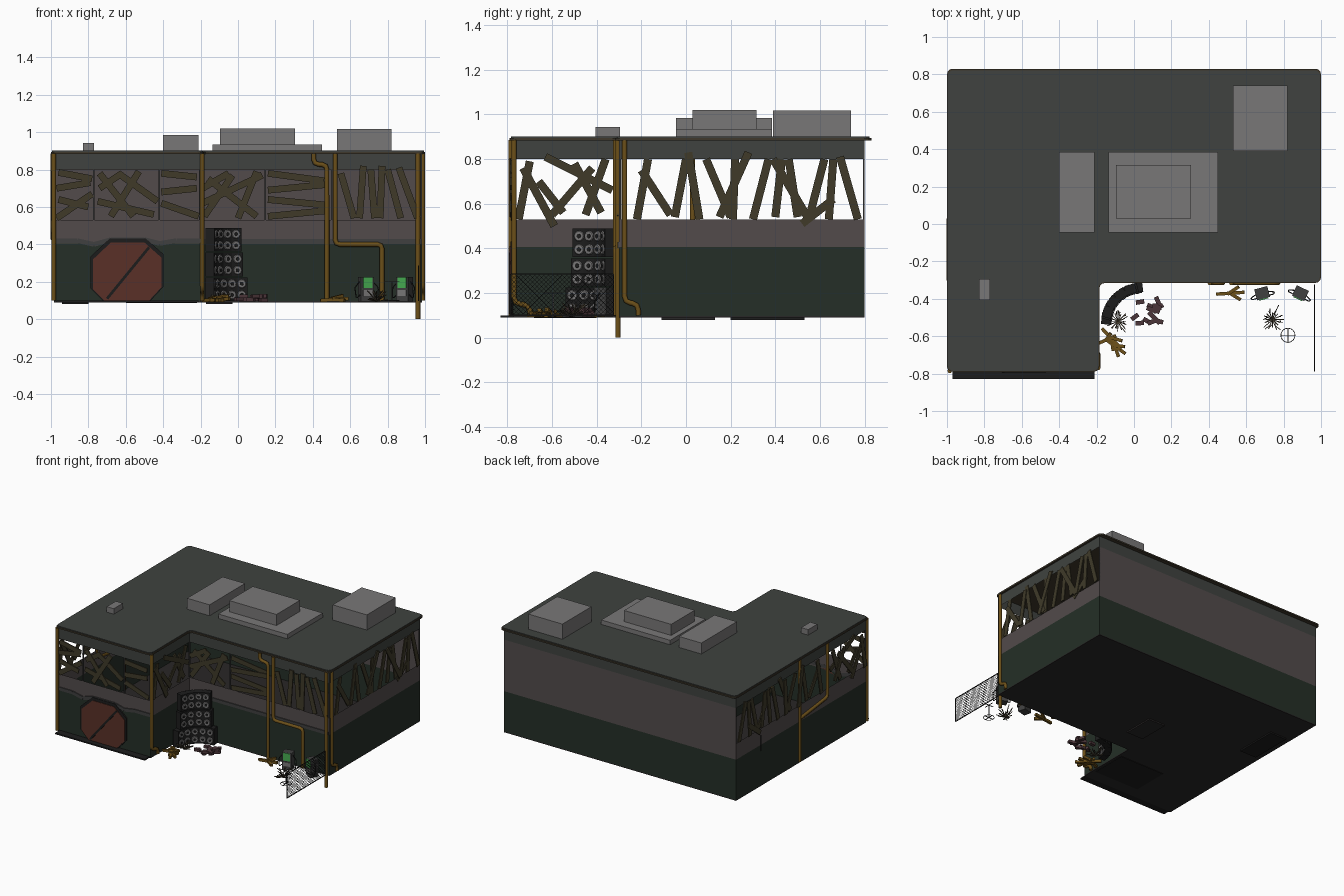
import bpy, bmesh, math, random
from mathutils import Vector as V, Matrix as M

if "Cube" in bpy.data.objects:
    bpy.data.objects.remove(bpy.data.objects["Cube"])
random.seed(4)

def mat(name, r, g, b):
    m = bpy.data.materials.new(name)
    m.diffuse_color = (r, g, b, 1)
    m.use_nodes = True
    m.node_tree.nodes["Principled BSDF"].inputs["Base Color"].default_value = m.diffuse_color
    return m

GREEN = mat("dark_green", .018, .028, .02)
PINK = mat("dusty_plaster", .085, .07, .07)
ROOF = mat("roof_grey", .05, .055, .05)
BROWN = mat("trim_brown", .05, .04, .025)
WOOD = mat("old_wood", .05, .042, .022)
YELLOW = mat("pipe_ochre", .15, .08, .01)
RED = mat("rust_red", .10, .03, .02)
GREY = mat("metal_grey", .19, .185, .185)
DARK = mat("near_black", .012, .012, .012)
FLOOR = mat("floor", .022, .02, .02)
LIME = mat("screen_green", .06, .4, .08)
BRICK = mat("brick", .07, .035, .04)
STEEL = mat("dark_steel", .05, .05, .05)

def finish(name, bm, m):
    me = bpy.data.meshes.new(name)
    bm.to_mesh(me)
    bm.free()
    ob = bpy.data.objects.new(name, me)
    me.materials.append(m)
    bpy.context.collection.objects.link(ob)
    return ob

def box(bm, c, s, rot=M.Identity(4)):
    bmesh.ops.create_cube(bm, size=1, matrix=M.Translation(c) @ rot @ M.Diagonal((*s, 1)))

def block(name, m, x0, x1, y0, y1, z0, z1):
    bm = bmesh.new()
    box(bm, ((x0+x1)/2, (y0+y1)/2, (z0+z1)/2), (x1-x0, y1-y0, z1-z0))
    return finish(name, bm, m)

def beam(bm, p, q, w, t, n=(0, 0, 1)):
    p, q = V(p), V(q)
    x = (q-p).normalized()
    y = V(n).cross(x).normalized()
    R = M((x, y, x.cross(y))).transposed().to_4x4()
    box(bm, (p+q)/2, ((q-p).length, w, t), R)

def tube(name, pts, r, m, bend=.025):
    # polyline with softened corners, swept as a round pipe
    pts = [V(p) for p in pts]
    out = [pts[0]]
    for a, b, c in zip(pts, pts[1:], pts[2:]):
        s, e = b+(a-b).normalized()*bend, b+(c-b).normalized()*bend
        out += [s, s/4+b/2+e/4, e]
    out.append(pts[-1])
    cu = bpy.data.curves.new(name, 'CURVE')
    cu.dimensions = '3D'
    cu.bevel_depth, cu.bevel_resolution, cu.use_fill_caps = r, 1, True
    sp = cu.splines.new('POLY')
    sp.points.add(len(out)-1)
    for k, p in zip(sp.points, out):
        k.co = (*p, 1)
    cu.materials.append(m)
    ob = bpy.data.objects.new(name, cu)
    bpy.context.collection.objects.link(ob)

def ell(g, back=.8):
    # L-shaped footprint, grown outward by g
    return [(-.985-g, -.775-g), (-.2+g, -.775-g), (-.2+g, -.3-g), (.985+g, -.3-g), (.985+g, back+g), (-.985-g, back+g)]

def slab(name, m, pts, z0, z1, bev=0):
    bm = bmesh.new()
    f = bm.faces.new([bm.verts.new((x, y, z0)) for x, y in pts])
    ex = bmesh.ops.extrude_face_region(bm, geom=[f])
    bmesh.ops.translate(bm, vec=(0, 0, z1-z0), verts=[v for v in ex['geom'] if isinstance(v, bmesh.types.BMVert)])
    if bev:
        ed = [e for e in bm.edges if abs(e.verts[0].co.z-e.verts[1].co.z) > 1e-4]
        bmesh.ops.bevel(bm, geom=ed, offset=bev, segments=3, profile=.5, affect='EDGES')
    bmesh.ops.recalc_face_normals(bm, faces=bm.faces)
    return finish(name, bm, m)

def band(name, m, pts, z0, z1, closed=True):
    bm = bmesh.new()
    lo = [bm.verts.new((x, y, z0)) for x, y in pts]
    hi = [bm.verts.new((x, y, z1)) for x, y in pts]
    n = len(pts)
    for i in range(n if closed else n-1):
        j = (i+1) % n
        bm.faces.new((lo[i], lo[j], hi[j], hi[i]))
    return finish(name, bm, m)

# building shell
slab("floor", FLOOR, ell(0), .09, .097)
band("lower_wall", GREEN, ell(0), .097, .405)
band("middle_wall", PINK, ell(0), .405, .53)
band("back_wall", PINK, [(.985, .8), (-.985, .8)], .53, .80, False)
band("fascia", ROOF, ell(0), .80, .888)
slab("roof_trim", BROWN, ell(.015, .815), .884, .895, .03)
slab("roof", ROOF, ell(.01, .812), .888, .901, .03)
block("front_curb", DARK, -.97, -.21, -.83, -.775, .09, .1)
block("floor_hatch_side", DARK, -.94, -.8, .2, .53, .08, .09)
block("floor_hatch_middle", FLOOR, -.17, -.03, -.11, .13, .08, .09)
block("floor_panel_front", DARK, -.6, -.22, -.68, -.4, .087, .09)

# roof units
for nm, b in {"roof_vent": (-.83, -.77, -.405, -.295, .9, .943), "roof_unit_narrow": (-.4, -.21, -.045, .385, .9, .985),
              "roof_unit_base": (-.135, .45, -.045, .385, .9, .935), "roof_unit_top": (-.095, .305, .03, .315, .935, 1.02),
              "roof_unit_rear": (.53, .82, .39, .74, .9, 1.017)}.items():
    block(nm, GREY, *b)

# window posts
bm = bmesh.new()
for x, y in [(-.77, -.775), (-.42, -.775), (.145, -.3), (.5, -.3)] + ell(-.004):
    box(bm, (x, y, .665), (.008, .008, .27))
finish("window_posts", bm, STEEL)

# boarded windows: (u0, z0, u1, z1) along each wall
front_left = [(-.96, .785, -.78, .75), (-.97, .7, -.79, .73), (-.97, .54, -.78, .67), (-.96, .64, -.8, .6),
              (-.74, .78, -.56, .55), (-.75, .63, -.45, .56), (-.68, .55, -.53, .79), (-.64, .78, -.43, .63), (-.74, .7, -.62, .78),
              (-.41, .78, -.22, .76), (-.41, .68, -.22, .7), (-.41, .62, -.21, .55)]
front_notch = [(-.19, .62, .13, .77), (-.18, .55, -.03, .77), (-.16, .75, .1, .55), (0, .54, .1, .79), (-.19, .7, -.05, .78),
               (.16, .78, .46, .74), (.16, .69, .47, .72), (.16, .64, .47, .61), (.16, .55, .47, .58),
               (.55, .78, .62, .54), (.65, .54, .67, .82), (.71, .8, .73, .54), (.76, .54, .77, .82), (.8, .8, .87, .54), (.86, .81, .96, .54)]
side_notch = [(-.75, .53, -.7, .79), (-.73, .76, -.59, .5), (-.63, .81, -.33, .66), (-.6, .55, -.42, .76),
              (-.45, .55, -.36, .8), (-.66, .7, -.55, .56), (-.5, .78, -.38, .56)]
side = [(-.22, .53, -.17, .8), (-.2, .75, -.07, .55), (-.05, .54, 0, .8), (.01, .83, .06, .53), (.09, .8, .2, .54),
        (.15, .54, .28, .83), (.21, .53, .22, .8), (.3, .53, .37, .8), (.39, .8, .55, .53), (.4, .54, .43, .8),
        (.46, .8, .5, .54), (.55, .53, .62, .8), (.52, .51, .66, .62), (.64, .53, .66, .8), (.69, .81, .77, .53)]

def boards(name, rows, axis, d):
    bm = bmesh.new()
    for i, (a, z0, b, z1) in enumerate(rows):
        e = d + (i % 3)*.003
        if axis == 'x':
            beam(bm, (a, e, z0), (b, e, z1), .036, .008, (0, 1, 0))
        else:
            beam(bm, (e, a, z0), (e, b, z1), .036, .008, (1, 0, 0))
    finish(name, bm, WOOD)

boards("front_left_boards", front_left, 'x', -.787)
boards("front_notch_boards", front_notch, 'x', -.312)
boards("notch_side_boards", side_notch, 'y', -.194)
boards("right_boards", side, 'y', .985)
boards("left_boards", side + side_notch, 'y', -.995)

# round-cornered door, its diagonal split and the moulding above it
door = [(-.775, .16), (-.715, .1), (-.475, .1), (-.41, .17), (-.41, .33), (-.5, .41), (-.68, .41), (-.775, .32)]
for nm, m, s, y in (("door_frame", DARK, 1.07, -.786), ("door", RED, 1, -.79)):
    bm = bmesh.new()
    f = bm.faces.new([bm.verts.new((-.593+(x+.593)*s, y, .1+(z-.1)*s)) for x, z in door])
    ex = bmesh.ops.extrude_face_region(bm, geom=[f])
    bmesh.ops.translate(bm, vec=(0, -.775-y, 0), verts=[v for v in ex['geom'] if isinstance(v, bmesh.types.BMVert)])
    bmesh.ops.recalc_face_normals(bm, faces=bm.faces)
    finish(nm, bm, m)
bm = bmesh.new()
beam(bm, (-.7, -.792, .11), (-.475, -.792, .385), .015, .006, (0, 1, 0))
finish("door_split", bm, DARK)
bm = bmesh.new()
line = [(-.985, .42), (-.86, .42), (-.77, .4), (-.68, .425), (-.5, .425), (-.42, .405), (-.33, .42), (-.2, .42)]
for (a, z0), (b, z1) in zip(line, line[1:]):
    beam(bm, (a, -.778, z0), (b, -.778, z1), .025, .008, (0, 1, 0))
box(bm, (.39, -.303, .415), (1.18, .008, .025))
finish("wall_moulding", bm, STEEL)

# pipes
for i, p in enumerate([
        [(-.985, -.785, .1), (-.985, -.785, .885)],
        [(-.192, -.77, .885), (-.192, -.77, .155), (-.192, -.705, .145), (-.192, -.695, .1)],
        [(.962, -.305, 0), (.962, -.305, .885)],
        [(.988, -.275, .885), (.988, -.275, .16), (.988, -.215, .15), (.988, -.213, .1)],
        [(.405, -.315, .885), (.405, -.315, .83), (.475, -.315, .825), (.475, -.315, .1)],
        [(.52, -.315, .885), (.52, -.315, .4), (.77, -.315, .4), (.77, -.315, .1)],
        [(-.985, .03, .1), (-.985, .03, .885)],
        [(-.99, .03, .43), (-.99, -.3, .47), (-.99, -.3, .885)]]):
    tube(f"wall_pipe_{i+1}", p, .013, YELLOW)
bm = bmesh.new()
box(bm, (-.985, .5, .42), (.008, .008, .12))
finish("left_wall_bracket", bm, DARK)

# curved speaker stack in the inner corner
cab, cone, cap = bmesh.new(), bmesh.new(), bmesh.new()
for z, n, span in ((.16, 5, 76), (.292, 4, 60), (.425, 4, 54)):
    for k in range(n):
        a = math.radians(135 + span*(k/(n-1)-.5))
        d = V((math.cos(a), math.sin(a), 0))
        c = V((.04, -.53, z)) + d*.19
        R = M.Rotation(a, 4, 'Z')
        box(cab, c, (.05, .06, .127), R)
        for dz in (-.03, .03):
            for b, r, e in ((cone, .026, .026), (cap, .012, .028)):
                bmesh.ops.create_cone(b, cap_ends=True, segments=12, radius1=r, radius2=r*.8, depth=.008,
                                      matrix=M.Translation(c-d*e+V((0, 0, dz))) @ R @ M.Rotation(-math.pi/2, 4, 'Y'))
finish("speaker_cabinets", cab, DARK)
finish("speaker_cones", cone, GREY)
finish("speaker_caps", cap, DARK)

# fuel dispensers with green screens and hoses
for i, (x, t) in enumerate(((.685, 15), (.89, -25))):
    R = M.Rotation(math.radians(t), 4, 'Z')
    o = V((x, -.37, 0))
    for nm, m, c, s in (("body", STEEL, (0, 0, .16), (.072, .06, .13)), ("screen", LIME, (0, -.032, .195), (.05, .006, .058)),
                        ("panel", GREY, (0, -.032, .14), (.05, .006, .03))):
        bm = bmesh.new()
        box(bm, o + R @ V(c), s, R)
        finish(f"dispenser_{nm}_{i+1}", bm, m)
    for sx in (-1, 1):
        tube(f"dispenser_hose_{i+1}", [o + R @ V(p) for p in ((sx*.036, 0, .2), (sx*.065, -.01, .17), (sx*.06, -.02, .11), (sx*.038, -.02, .13))], .003, DARK, .01)

# chain-link fence
bm = bmesh.new()
y0, y1, z0, z1, X = -.785, -.325, .1, .285, .965
for p, q in (((y0, z0), (y0, z1)), ((y1, z0), (y1, z1)), ((y0, z1), (y1, z1)), ((y0, z0), (y1, z0))):
    beam(bm, (X, *p), (X, *q), .005, .005, (1, 0, 0))
h, L = z1-z0, y1-y0
for k in range(1, 32):
    t = k*.0205
    a, b = max(0, t-h), min(t, L)
    for f in (lambda u: y0+u, lambda u: y1-u):
        beam(bm, (X, f(a), z0+t-a), (X, f(b), z0+t-b), .0018, .0018, (1, 0, 0))
finish("chain_fence", bm, DARK)

# broken boughs, dry bushes and scattered bricks
def bough(bm, x, y, t, s=1):
    R = M.Rotation(math.radians(t), 4, 'Z')
    for p, q in (((-.08, 0, .1), (.07, .01, .11)), ((-.02, 0, .11), (.04, .04, .125)), ((.0, 0, .105), (.05, -.03, .1))):
        beam(bm, V((x, y, 0)) + R @ (V(p)*s + V((0, 0, .1*(1-s)))), V((x, y, 0)) + R @ (V(q)*s + V((0, 0, .1*(1-s)))), .018, .018)
bm = bmesh.new()
for a in ((-.12, -.62, -50), (-.1, -.66, -40, .9), (-.14, -.62, 20, .7), (.52, -.375, 0)):
    bough(bm, *a)
finish("broken_boughs", bm, YELLOW)
bm = bmesh.new()
for x, y in ((-.085, -.52), (.74, -.51)):
    for k in range(16):
        a, r = k*.393, random.uniform(.035, .065)
        p, q = V((x, y, .095)), V((x+r*math.cos(a), y+r*math.sin(a), random.uniform(.1, .15)))
        beam(bm, p, q, .005, .005)
        beam(bm, p.lerp(q, .6), q + V((random.uniform(-.02, .02), random.uniform(-.02, .02), .004)), .004, .004)
finish("dry_bushes", bm, BROWN)
bm = bmesh.new()
for k in range(16):
    box(bm, (random.uniform(0, .14), random.uniform(-.53, -.4), random.uniform(.1, .125)), (.045, .024, .02), M.Rotation(random.uniform(0, 3), 4, 'Z'))
finish("bricks", bm, BRICK)

# small round stand
tube("stand_ring", [(.823+.038*math.cos(k*math.pi/8), -.595+.038*math.sin(k*math.pi/8), .1) for k in range(17)], .002, STEEL, .002)
bm = bmesh.new()
beam(bm, (.823, -.595, .1), (.823, -.595, .2), .005, .005, (1, 0, 0))
for z in (.1, .2):
    box(bm, (.823, -.595, z), (.08, .004, .004))
    box(bm, (.823, -.595, z), (.004, .08, .004))
finish("stand_pole", bm, STEEL)
